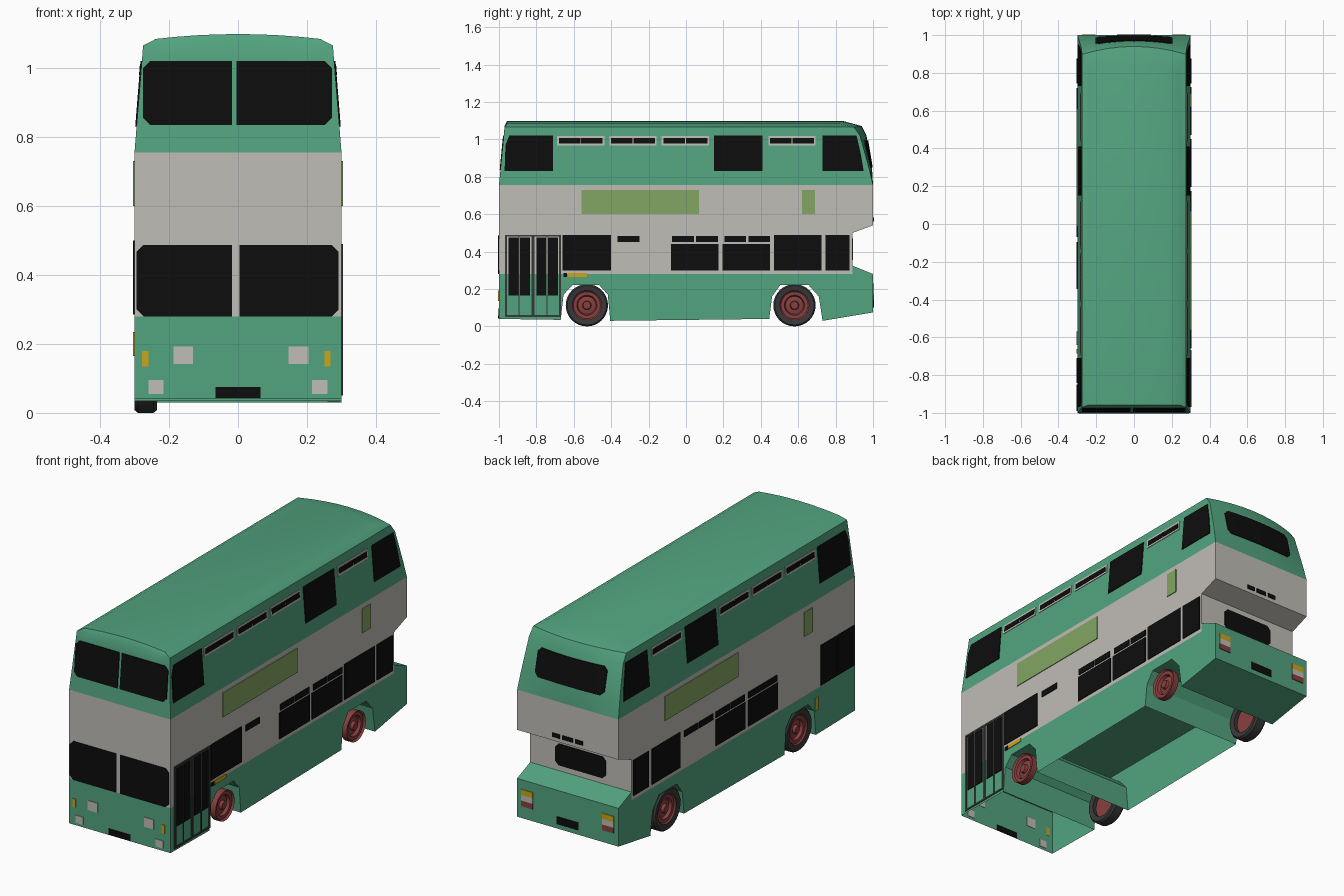
import bpy, bmesh, math
from mathutils import Vector

if "Cube" in bpy.data.objects:
    bpy.data.objects.remove(bpy.data.objects["Cube"])


def material(name, r, g, b):
    m = bpy.data.materials.new(name)
    m.diffuse_color = (r, g, b, 1)
    m.use_nodes = True
    m.node_tree.nodes["Principled BSDF"].inputs["Base Color"].default_value = m.diffuse_color
    return m


GREEN = material("green paint", 0.085, 0.37, 0.21)
WHITE = material("off white paint", 0.53, 0.51, 0.47)
BLACK = material("black glass", 0.004, 0.004, 0.004)
DARK = material("dark rubber", 0.04, 0.04, 0.04)
RED = material("red hub", 0.25, 0.05, 0.05)
OLIVE = material("olive panel", 0.23, 0.38, 0.125)
YELLOW = material("yellow lamp", 0.6, 0.38, 0.01)


def finish(bm, name, mats, smooth=False):
    bmesh.ops.recalc_face_normals(bm, faces=bm.faces[:])
    me = bpy.data.meshes.new(name)
    bm.to_mesh(me)
    bm.free()
    for m in mats:
        me.materials.append(m)
    ob = bpy.data.objects.new(name, me)
    bpy.context.collection.objects.link(ob)
    if smooth:
        bpy.ops.object.select_all(action='DESELECT')
        ob.select_set(True)
        bpy.context.view_layer.objects.active = ob
        bpy.ops.object.shade_smooth_by_angle(angle=math.radians(35))
    return ob


# ---- lower body: side profile (y, z) with wheel arches, extruded across ----
profile = [(-1, .755), (-1, .04), (-.67, .035), (-.655, .17), (-.605, .222), (-.465, .222),
           (-.418, .17), (-.405, .03), (.445, .04), (.46, .16), (.505, .222), (.655, .222),
           (.71, .16), (.73, .03), (1, .075), (1, .28), (.89, .325), (.89, .5),
           (1, .54), (1, .755)]
bm = bmesh.new()
left = [bm.verts.new((-.3, y, z)) for y, z in profile]
right = [bm.verts.new((.3, y, z)) for y, z in profile]
bm.faces.new(left)
bm.faces.new(right)
n = len(profile)
for i in range(n):
    if i in (1, 7, n - 1):      # open underside of two bays, open top
        continue
    j = (i + 1) % n
    bm.faces.new((left[i], left[j], right[j], right[i]))
bmesh.ops.recalc_face_normals(bm, faces=bm.faces[:])
for co, no in (((0, 0, .28), (0, 0, 1)), ((0, .89, 0), (0, 1, 0))):
    bmesh.ops.bisect_plane(bm, geom=bm.verts[:] + bm.edges[:] + bm.faces[:],
                           plane_co=co, plane_no=no)
for f in bm.faces:
    c = f.calc_center_median()
    f.material_index = 0 if c.z < .28 or (c.y > .892 and c.z < .33) else 1
finish(bm, "lower_body", [GREEN, WHITE])

bm = bmesh.new()
bm.faces.new([bm.verts.new((x, y, .279)) for x, y in
              ((-.298, -.998), (.298, -.998), (.298, .99), (-.298, .99))])
finish(bm, "floor", [GREEN])


# ---- upper deck: rings lofted upwards, tapering, with a bowed back ----
def taper(z):
    return max(0, z - .755) / .31


def half_width(z):
    return .3 - .025 * taper(z)


def front_y(z):
    return -1 + .03 * taper(z)


COLS = 8
# z, half width, front y, back y, back bow, crown
rings = [(.755, .3, -1, 1, 0, 0),
         (.84, half_width(.84), front_y(.84), .995, .015, 0),
         (1.02, half_width(1.02), front_y(1.02), .965, .035, 0),
         (1.065, .275, -.97, .94, .042, .006),
         (1.084, .238, -.957, .84, .02, .014)]
bm = bmesh.new()
loops = []
for z, w, yf, yb, bow, crown in rings:
    fr, bk = [], []
    for i in range(COLS + 1):
        t = 2 * i / COLS - 1
        h = z + crown * (1 - t * t)
        fr.append(bm.verts.new((t * w, yf, h)))
        bk.append(bm.verts.new((t * w, yb - bow * t * t, h)))
    loops.append(fr + bk[::-1])
m = 2 * (COLS + 1)
for a, b in zip(loops, loops[1:]):
    for i in range(m):
        j = (i + 1) % m
        bm.faces.new((a[i], a[j], b[j], b[i]))
top = loops[-1]
for i in range(COLS):
    bm.faces.new((top[i], top[i + 1], top[m - 2 - i], top[m - 1 - i]))
finish(bm, "upper_deck", [GREEN], smooth=True)


# ---- thin plates laid on the body surfaces ----
def on_side(s):
    return lambda u, v, d: (s * (half_width(v) + d), u, v)


def on_front(u, v, d):
    return (u, front_y(v) - d, v)


def on_back(y):
    return lambda u, v, d: (u, y + d, v)


def on_upper_back(u, v, d):
    k = (v - .84) / .18
    return (u, .995 - .03 * k - (.015 + .02 * k) * (u / half_width(v)) ** 2 + d, v)


def rect(u0, u1, v0, v1):
    return [(u0, v0), (u1, v0), (u1, v1), (u0, v1)]


def cut_rect(u0, u1, v0, v1, c=.02, left=True, right=True):
    a, b = (c if left else 0), (c if right else 0)
    pts = [(u0 + a, v0), (u1 - b, v0), (u1, v0 + b), (u1, v1 - b),
           (u1 - b, v1), (u0 + a, v1), (u0, v1 - a), (u0, v0 + a)]
    return [p for i, p in enumerate(pts) if p != pts[i - 1]]


def plates(name, polys, place, mat, depth=.004):
    bm = bmesh.new()
    for pts in polys:
        lo = [bm.verts.new(place(u, v, -.002)) for u, v in pts]
        hi = [bm.verts.new(place(u, v, depth)) for u, v in pts]
        bm.faces.new(lo[::-1])
        bm.faces.new(hi)
        for i in range(len(pts)):
            j = (i + 1) % len(pts)
            bm.faces.new((lo[i], lo[j], hi[j], hi[i]))
    finish(bm, name, [mat])


# upper deck side windows and vents, the same on both sides
vents = (-.69, -.41, -.13, .44)
upper_windows = [[(-.97, .83), (-.71, .83), (-.71, 1.02), (-.945, 1.02), (-.965, .97)],
                 rect(.15, .41, .83, 1.02),
                 [(.73, .83), (.95, .83), (.935, .92), (.912, 1.02), (.73, 1.02)]]
for side, s in (("right", 1), ("left", -1)):
    plates(side + "_upper_windows", upper_windows, on_side(s), BLACK)
    plates(side + "_vent_frames", [rect(y, y + .253, .968, 1.018) for y in vents],
           on_side(s), WHITE, .003)
    plates(side + "_vents", [rect(y + a, y + a + .115, .979, 1.007)
                             for y in vents for a in (.01, .129)], on_side(s), BLACK, .005)

# right side: lower windows, panels, door
R, L = on_side(1), on_side(-1)
plates("right_lower_windows",
       [rect(a, b, .3, .49) for a, b in ((-.66, -.4), (.47, .725), (.745, .875))]
       + [rect(a, a + .255, .3, .44) for a in (-.08, .195)]
       + [rect(a, a + .117, .45, .483) for a in (-.365, -.075, .053, .205, .333)], R, BLACK)
plates("right_panels", [rect(-.56, .07, .6, .73), rect(.62, .69, .6, .73)], R, OLIVE)
plates("right_side_lamp", [rect(-.63, -.53, .265, .285)], R, YELLOW)
plates("right_side_marker", [rect(-.655, -.635, .265, .285)], R, BLACK)
plates("door_panes", [rect(a, a + .052, .165, .475) for a in (-.948, -.887, -.8, -.737)], R, BLACK)
plates("door_frame", [rect(-.968, -.956, .05, .49), rect(-.68, -.668, .05, .49),
                      rect(-.956, -.68, .05, .06), rect(-.956, -.68, .48, .49)]
       + [rect(a, a + w, .06, .48) for a, w in ((-.895, .006), (-.825, .014), (-.746, .006))],
       R, DARK)

# left side: lower windows and panels
plates("left_lower_windows",
       [rect(.745, .875, .3, .49), rect(.48, .72, .3, .49),
        rect(-.843, -.71, .285, .5), rect(-.99, -.85, .285, .5)]
       + [rect(a, a + .25, .3, .44) for a in (-.07, -.345)]
       + [rect(a, a + .117, .45, .483) for a in (-.065, .06, -.34, -.215, .2, .33)], L, BLACK)
plates("left_panels", [rect(-.01, .61, .6, .73), rect(-.64, -.57, .6, .73)], L, OLIVE)
plates("left_side_lamp", [rect(-.685, -.662, .165, .235)], L, YELLOW)

# front
plates("front_windows", [cut_rect(-.275, -.018, .835, 1.02, right=False),
                         cut_rect(-.004, .272, .835, 1.02, left=False),
                         cut_rect(-.294, -.018, .28, .487, right=False),
                         cut_rect(.005, .292, .28, .487, left=False)], on_front, BLACK)
plates("headlights", [rect(-.187, -.13, .142, .193), rect(.147, .204, .142, .193),
                      rect(-.26, -.216, .055, .095), rect(.214, .26, .055, .095)],
       on_front, WHITE)
plates("front_indicators", [rect(-.278, -.26, .135, .18), rect(.251, .268, .135, .18)],
       on_front, YELLOW)
plates("front_number_plate", [rect(-.065, .065, .043, .075)], on_front, BLACK)

# back
xs = [-.205, -.15, -.075, 0, .075, .15, .205]
strips = [cut_rect(a, b, .85, .995, .02, i == 0, i == 5)
          for i, (a, b) in enumerate(zip(xs, xs[1:]))]
plates("back_upper_window", strips, on_upper_back, BLACK, .005)
plates("back_lower_window", [cut_rect(-.15, .15, .355, .47)], on_back(.89), BLACK)
plates("back_sign", [rect(-.09, -.045, .56, .582), rect(-.03, .03, .56, .582),
                     rect(.045, .09, .56, .582)], on_back(1), BLACK)
plates("back_number_plate", [rect(-.065, .065, .1, .14)], on_back(1), BLACK)
for name, mat, z in (("back_indicators", YELLOW, .2), ("reverse_lamps", WHITE, .17),
                     ("brake_lamps", RED, .14)):
    plates(name, [rect(.205, .275, z, z + .03), rect(-.275, -.205, z, z + .03)],
           on_back(1), mat)


# ---- wheels: profiles (radius, x) turned about the axle ----
def lathe(name, pts, s, y, mat, closed=False, segs=32):
    bm = bmesh.new()
    vs = [bm.verts.new((s * x, y, .113 + r)) for r, x in pts]
    es = [bm.edges.new(p) for p in zip(vs, vs[1:])]
    if closed:
        es.append(bm.edges.new((vs[-1], vs[0])))
    bmesh.ops.spin(bm, geom=vs + es, cent=(0, y, .113), axis=(1, 0, 0),
                   angle=2 * math.pi, steps=segs)
    bmesh.ops.remove_doubles(bm, verts=bm.verts[:], dist=1e-5)
    finish(bm, name, [mat], smooth=True)


hub = [(0, .29), (.02, .29), (.024, .275), (.048, .27), (.054, .285), (.072, .285),
       (.08, .295), (.08, .26), (0, .26)]
tyre = [(.078, .24), (.105, .235), (.113, .245), (.113, .29), (.105, .3), (.078, .295)]
for end, y in (("front", -.53), ("back", .58)):
    for side, s in (("right", 1), ("left", -1)):
        lathe(f"{end}_{side}_hub", hub, s, y, RED)
    # only the left wheels carry tyres
    lathe(f"{end}_left_tyre", tyre, -1, y, DARK, closed=True)
